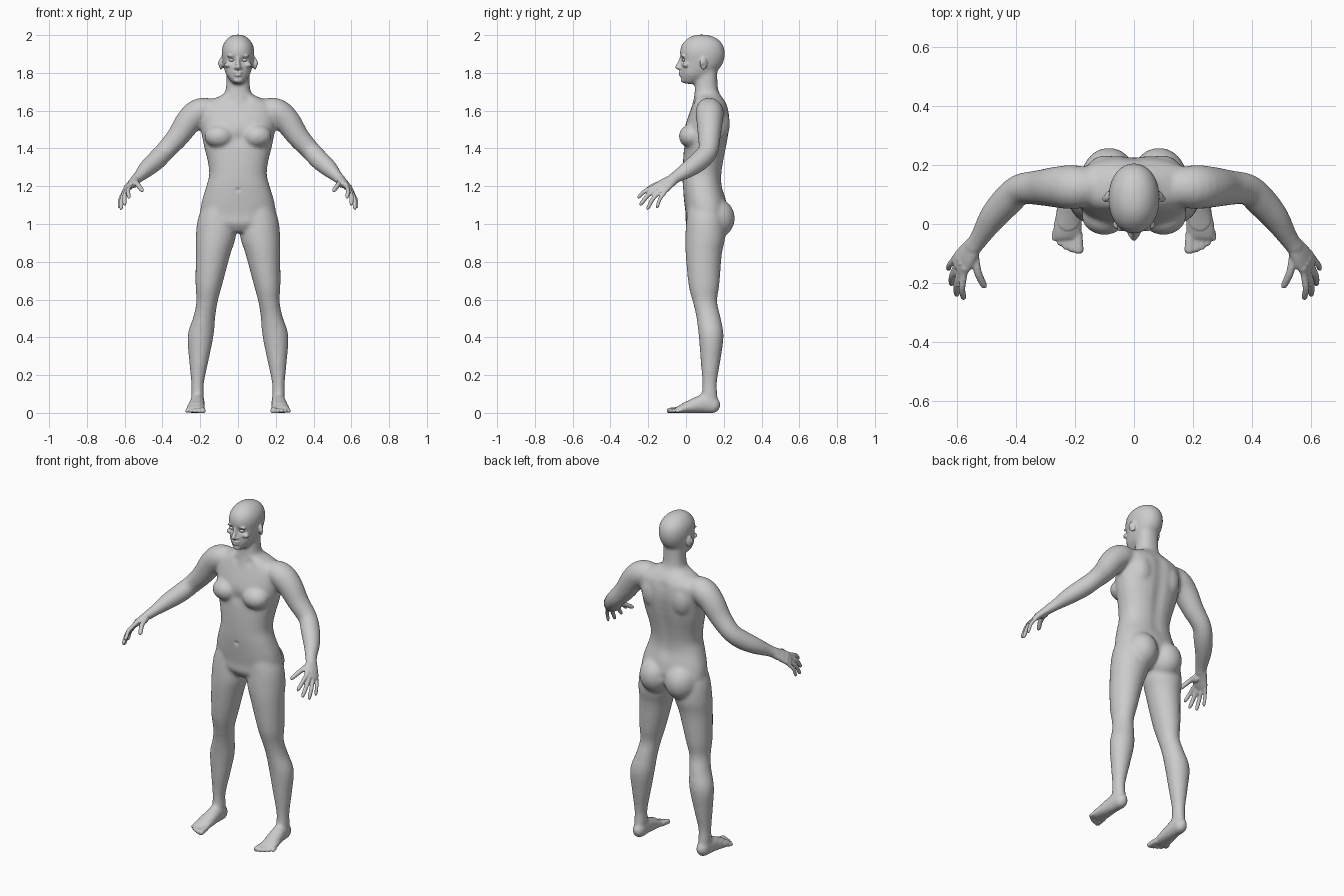
import bpy, bmesh, math
from mathutils import Vector, Matrix


def new_object(name, bm):
    bmesh.ops.recalc_face_normals(bm, faces=bm.faces[:])
    me = bpy.data.meshes.new(name)
    bm.to_mesh(me)
    bm.free()
    ob = bpy.data.objects.new(name, me)
    bpy.context.collection.objects.link(ob)
    return ob


def spline(rows, steps=4):
    out = []
    for i in range(len(rows) - 1):
        p = [rows[max(0, min(len(rows) - 1, i + k))] for k in (-1, 0, 1, 2)]
        for s in range(steps):
            t = s / steps
            out.append([0.5 * (2 * b + (c - a) * t + (2 * a - 5 * b + 4 * c - d) * t * t
                               + (3 * b - a - 3 * c + d) * t ** 3) for a, b, c, d in zip(*p)])
    return out + [list(rows[-1])]


def loft(name, rows, ref=None, mirror=True, power=2.0, sides=28):
    """Skin rings (x, y, z, a, b); flat rings, or square to the path if ref is given."""
    rows = spline(rows)
    made = []
    for s in ((1, -1) if mirror else (1,)):
        bm = bmesh.new()
        rings = []
        for i, (x, y, z, a, b) in enumerate(rows):
            u, v = Vector((1, 0, 0)), Vector((0, 1, 0))
            if ref:
                t = Vector(rows[min(i + 1, len(rows) - 1)][:3]) - Vector(rows[max(i - 1, 0)][:3])
                t.normalize()
                r = Vector(ref)
                u = (r - t * r.dot(t)).normalized()
                v = t.cross(u)
            ring = []
            for k in range(sides):
                ang = 2 * math.pi * k / sides
                c, w = math.cos(ang), math.sin(ang)
                c = math.copysign(abs(c) ** (2 / power), c)
                w = math.copysign(abs(w) ** (2 / power), w)
                p = Vector((x, y, z)) + u * (max(a, .002) * c) + v * (max(b, .002) * w)
                ring.append(bm.verts.new((p.x * s, p.y, p.z)))
            rings.append(ring)
        for r0, r1 in zip(rings, rings[1:]):
            for k in range(sides):
                j = (k + 1) % sides
                bm.faces.new((r0[k], r0[j], r1[j], r1[k]))
        bm.faces.new(rings[0])
        bm.faces.new(rings[-1])
        made.append(new_object(name, bm))
    return made


def blob(name, loc, size, mirror=True, tilt=(0, 'X')):
    made = []
    for s in ((1, -1) if mirror else (1,)):
        bm = bmesh.new()
        bmesh.ops.create_uvsphere(bm, u_segments=24, v_segments=16, radius=1)
        bm.transform(Matrix.Diagonal((*size, 1)))
        bm.transform(Matrix.Rotation(tilt[0], 4, tilt[1]))
        bm.transform(Matrix.Translation(loc))
        bm.transform(Matrix.Diagonal((s, 1, 1, 1)))
        made.append(new_object(name, bm))
    return made


def fuse(name, parts, voxel, smooth):
    bpy.ops.object.select_all(action='DESELECT')
    for o in parts:
        o.select_set(True)
    ob = parts[0]
    bpy.context.view_layer.objects.active = ob
    bpy.ops.object.join()
    ob.name = name
    m = ob.modifiers.new("remesh", 'REMESH')
    m.mode = 'VOXEL'
    m.voxel_size = voxel
    bpy.ops.object.modifier_apply(modifier=m.name)
    m = ob.modifiers.new("smooth", 'SMOOTH')
    m.factor, m.iterations = 0.5, smooth
    bpy.ops.object.modifier_apply(modifier=m.name)
    return ob


def profile(rows):
    """(z, half width, front y, back y) to centred rings."""
    return [(0, (f + b) / 2, z, a, (b - f) / 2) for z, a, f, b in rows]


# torso and neck
parts = loft("torso", profile([
    (.955, .07, .03, .15), (1.0, .18, .0, .2), (1.05, .2, -.002, .222), (1.12, .192, -.01, .213),
    (1.2, .168, -.017, .192), (1.26, .153, -.018, .19), (1.33, .16, -.016, .2),
    (1.42, .182, -.01, .218), (1.5, .196, -.008, .23), (1.56, .205, .008, .232),
    (1.62, .2, .03, .222), (1.66, .135, .04, .2), (1.69, .075, .045, .178),
    (1.73, .063, .048, .168), (1.82, .06, .06, .165)]), mirror=False, power=2.3)
# head
parts += loft("head", profile([
    (1.742, .025, -.008, .05), (1.76, .042, -.024, .09), (1.79, .063, -.03, .14),
    (1.83, .076, -.03, .183), (1.87, .084, -.028, .202), (1.91, .087, -.033, .206),
    (1.95, .079, -.022, .195), (1.982, .056, .008, .165), (1.998, .03, .04, .125),
    (2.003, .01, .07, .095)]), mirror=False, power=2.1)
# legs
parts += loft("leg", [
    (.1, .1, 1.12, .075, .085), (.112, .103, 1.03, .1, .1), (.118, .102, .93, .106, .106),
    (.132, .094, .84, .092, .096), (.154, .095, .68, .071, .082), (.164, .1, .59, .057, .065),
    (.178, .118, .51, .058, .064), (.198, .133, .41, .069, .066), (.207, .13, .28, .052, .053),
    (.214, .125, .16, .034, .039), (.214, .125, .09, .034, .042), (.214, .13, .03, .03, .038)])
# arms
parts += loft("arm", [
    (.12, .125, 1.6, .06, .06), (.2, .125, 1.595, .075, .072), (.26, .125, 1.545, .07, .07),
    (.32, .123, 1.46, .06, .059), (.385, .117, 1.388, .053, .052), (.43, .078, 1.34, .054, .052),
    (.48, .02, 1.295, .047, .046), (.525, -.05, 1.25, .034, .031), (.555, -.09, 1.222, .034, .027)],
    ref=(-.43, -.8, .4))
# chest, buttocks, shoulder blades
parts += blob("breast", (.1, .028, 1.465), (.078, .066, .062))
parts += blob("buttock", (.085, .15, 1.03), (.096, .109, .11))
parts += blob("shoulder_blade", (.095, .17, 1.53), (.07, .063, .1))
# feet
parts += loft("foot", [
    (.213, .178, .03, .014, .02), (.213, .155, .038, .034, .04), (.215, .1, .05, .039, .05),
    (.22, .03, .036, .046, .036), (.226, -.03, .022, .052, .023), (.225, -.055, .016, .046, .014)],
    ref=(1, 0, 0))
body = fuse("body", parts, .009, 9)

# palms and fingers
parts = [body]
palm_axis = (-.43, -.8, .4)
parts += loft("palm", [
    (.538, -.065, 1.237, .03, .025), (.562, -.1, 1.215, .04, .022),
    (.583, -.13, 1.192, .045, .018), (.597, -.15, 1.176, .04, .012)], ref=palm_axis)
fingers = [((.575, -.168, 1.198), (.578, -.257, 1.138), .0115),
           ((.586, -.152, 1.188), (.602, -.245, 1.1), .012),
           ((.597, -.133, 1.177), (.621, -.208, 1.077), .0115),
           ((.605, -.112, 1.167), (.631, -.156, 1.084), .010),
           ((.54, -.1, 1.225), (.506, -.218, 1.175), .0135)]
for base, tip, r in fingers:
    a, b = Vector(base), Vector(tip)
    d = b - a
    lift = Vector((.006, -.004, .007))
    path = [(a - d * .25, r), (a, r), (a + d * .5 + lift, r), (a + d * .9, r * .85), (b, r * .35)]
    parts += loft("finger", [(*p, q, q) for p, q in path], ref=(1, .2, 0), sides=14)
parts += blob("thumb_base", (.548, -.115, 1.212), (.019, .036, .02))
# toes
for i in range(5):
    r = (.017, .0125, .012, .011, .0105)[i]
    x, tip = .188 + .0195 * i + (.003 if i else 0), -.1 + .002 * i + .0022 * i * i
    parts += loft("toe", [(x + .004, -.03, .02, r, r), (x, tip + .025, .016, r, r * .9),
                          (x, tip + .007, .013, r, r * .9), (x, tip, .012, r * .5, r * .5)],
                  ref=(1, 0, 0), sides=14)
# nose, brows, lips, chin
parts += loft("nose", [(0, -.024, 1.885, .007, .008), (0, -.032, 1.86, .009, .01),
                       (0, -.042, 1.836, .013, .014), (0, -.04, 1.824, .014, .014),
                       (0, -.03, 1.817, .01, .01)], mirror=False)
parts += blob("nostril", (.013, -.032, 1.826), (.009, .011, .008))
parts += blob("brow", (.033, -.017, 1.89), (.028, .011, .007), tilt=(.12, 'Y'))
parts += blob("cheekbone", (.05, -.002, 1.842), (.022, .018, .014))
parts += blob("upper_lip", (0, -.028, 1.802), (.025, .013, .006), mirror=False)
parts += blob("lower_lip", (0, -.027, 1.789), (.021, .013, .007), mirror=False)
parts += blob("chin", (0, -.014, 1.762), (.024, .014, .014), mirror=False)
# ears
parts += blob("ear", (.09, .093, 1.85), (.009, .02, .034), tilt=(.3, 'Z'))
body = fuse("body", parts, .005, 3)

# sculpted hollows: centre, radius, push
dents = [((.034, -.03, 1.869), .017, (0, .015, 0)), ((.06, -.01, 1.805), .024, (-.005, .004, 0)),
         ((.05, .03, 1.66), .025, (0, .008, 0)), ((0, -.018, 1.18), .011, (0, .007, 0)),
         ((0, -.042, 1.7955), .007, (0, .004, 0)), ((.1, .085, 1.852), .011, (-.007, 0, 0)),
         ((0, -.01, 1.45), .035, (0, .008, 0)), ((0, .25, 1.05), .02, (0, -.02, 0))]
dents += [((0, .215, 1.2 + .05 * i), .035, (0, -.007, 0)) for i in range(9)]
dents = [(Vector(c), r, Vector(o)) for c, r, o in dents]
for v in body.data.vertices:
    p = Vector((abs(v.co.x), v.co.y, v.co.z))
    for c, r, o in dents:
        d2 = (p - c).length_squared
        if d2 < 6 * r * r:
            w = math.exp(-d2 / (r * r))
            v.co.x += math.copysign(o.x * w, v.co.x)
            v.co.y += o.y * w
    v.co.z = max(v.co.z, 0.003) - .003 if v.co.z < .05 else v.co.z

# eyes
eyes = blob("eye", (.034, -.008, 1.868), (.015, .014, .0085))
for ob in [body] + eyes:
    for f in ob.data.polygons:
        f.use_smooth = True
